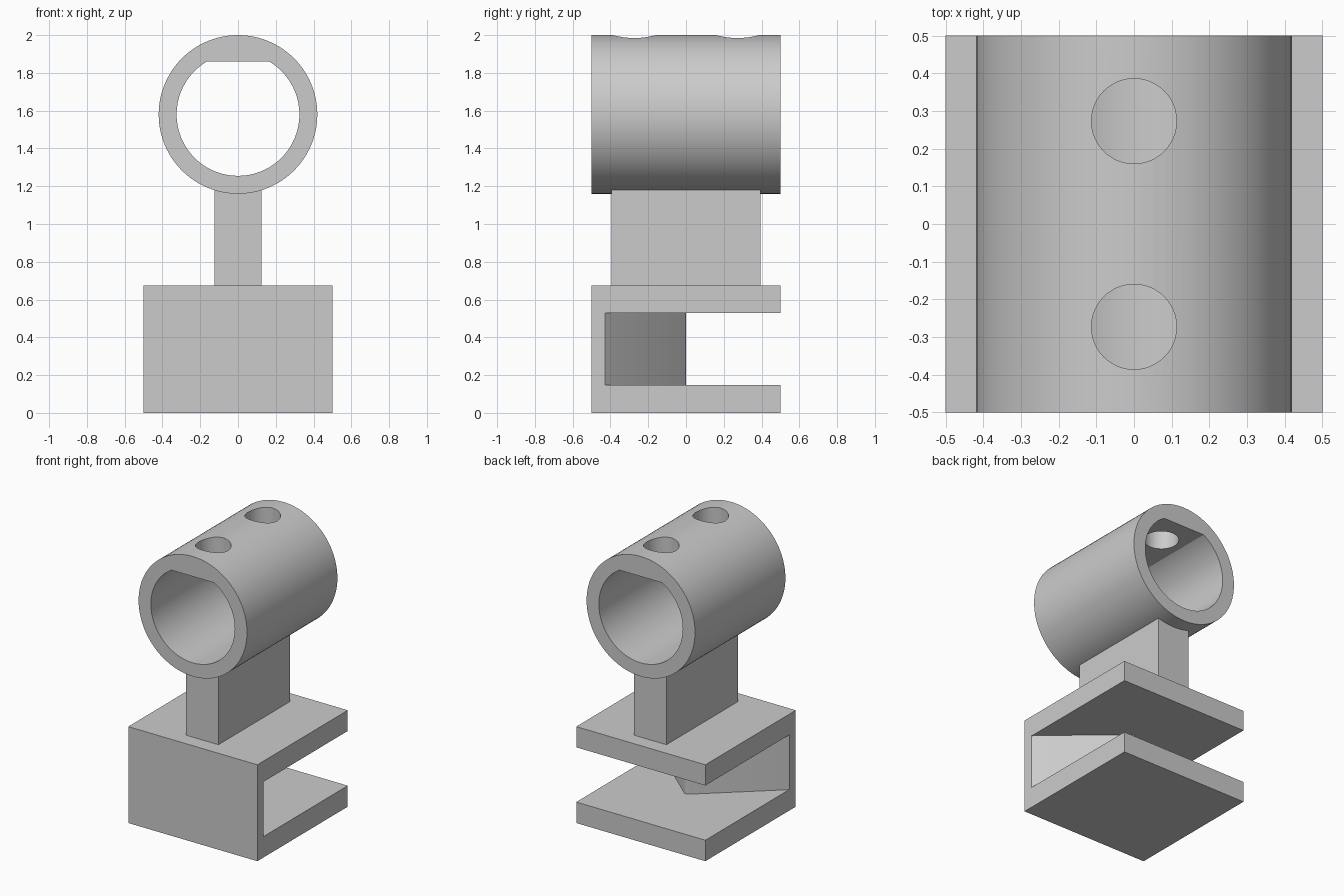
import bpy, bmesh, math

if "Cube" in bpy.data.objects:
    bpy.data.objects.remove(bpy.data.objects["Cube"], do_unlink=True)

grey = bpy.data.materials.new("plain grey")
grey.use_nodes = True
COLOUR = (0.6, 0.6, 0.6, 1)
grey.diffuse_color = COLOUR
grey.node_tree.nodes["Principled BSDF"].inputs["Base Color"].default_value = COLOUR


def prism(name, outline, axis, low, high):
    """Extrude a flat outline along y (outline in x, z) or z (outline in x, y)."""
    def place(u, v, w):
        return (u, w, v) if axis == "y" else (u, v, w)
    bm = bmesh.new()
    face = bm.faces.new([bm.verts.new(place(u, v, low)) for u, v in outline])
    extruded = bmesh.ops.extrude_face_region(bm, geom=[face])["geom"]
    moved = [g for g in extruded if isinstance(g, bmesh.types.BMVert)]
    bmesh.ops.translate(bm, verts=moved, vec=place(0, 0, high - low))
    bmesh.ops.recalc_face_normals(bm, faces=bm.faces)
    mesh = bpy.data.meshes.new(name)
    bm.to_mesh(mesh)
    bm.free()
    mesh.materials.append(grey)
    obj = bpy.data.objects.new(name, mesh)
    bpy.context.collection.objects.link(obj)
    return obj


def arc(cx, cy, radius, start, end, steps):
    angles = [math.radians(start + (end - start) * i / steps) for i in range(steps + 1)]
    return [(cx + radius * math.cos(a), cy + radius * math.sin(a)) for a in angles]


def rect(half_x, half_y):
    return [(-half_x, -half_y), (half_x, -half_y), (half_x, half_y), (-half_x, half_y)]


def cut(obj, cutters):
    """Subtract the cutters, bake the result and remove them."""
    bpy.context.view_layer.objects.active = obj
    for cutter in cutters:
        cutter.hide_render = True
        mod = obj.modifiers.new("cut", "BOOLEAN")
        mod.operation = "DIFFERENCE"
        mod.solver = "EXACT"
        mod.object = cutter
        bpy.ops.object.modifier_apply(modifier=mod.name)
        bpy.data.objects.remove(cutter, do_unlink=True)


# Base block, with a slot that leaves a pointed web behind the front face
base = prism("base_block", rect(0.5, 0.5), "z", 0, 0.675)
tip = arc(0, -0.03, 0.03, 50, 130, 8)
side = [(0.6, -0.46), (0.5, -0.43), (0.485, -0.413)]
web = side + tip + [(-x, y) for x, y in reversed(side)]
slot = prism("slot_cutter", web + [(-0.6, 0.6), (0.6, 0.6)], "z", 0.147, 0.53)
cut(base, [slot])

# Stem between the block and the tube
stem = prism("stem", rect(0.125, 0.395), "z", 0.675, 1.2)

# Tube with a flat-topped bore and two holes through its upper wall
CENTRE = 1.58
tube = prism("tube", arc(0, CENTRE, 0.42, 0, 360, 96)[:-1], "y", -0.5, 0.5)
flat = math.degrees(math.asin(0.28 / 0.325))
bore = prism("bore_cutter", arc(0, CENTRE, 0.325, 180 - flat, 360 + flat, 80), "y", -0.6, 0.6)
holes = [prism("hole_cutter", arc(0, y, 0.113, 0, 360, 48)[:-1], "z", 1.7, 2.1)
         for y in (-0.273, 0.273)]
cut(tube, [bore] + holes)

# Smooth the round surfaces and keep the edges sharp
for obj in (base, tube):
    bpy.ops.object.select_all(action="DESELECT")
    obj.select_set(True)
    bpy.context.view_layer.objects.active = obj
    bpy.ops.object.shade_smooth_by_angle(angle=math.radians(25))
